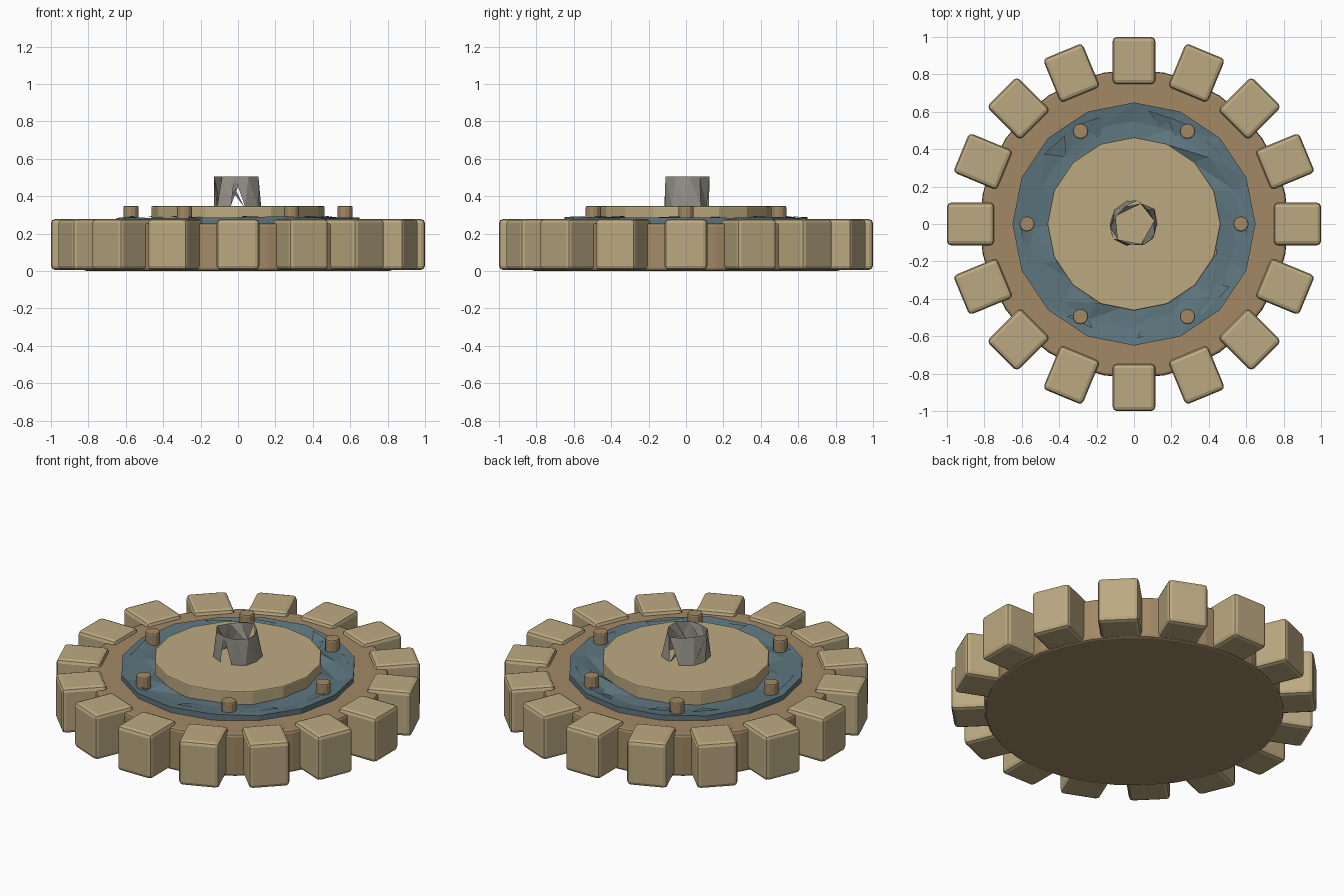
import bpy, bmesh, random
from math import cos, sin, pi
from mathutils import Matrix, Vector

if "Cube" in bpy.data.objects:
    bpy.data.objects.remove(bpy.data.objects["Cube"])

random.seed(7)


def material(name, color):
    m = bpy.data.materials.new(name)
    m.diffuse_color = (*color, 1)
    m.use_nodes = True
    m.node_tree.nodes["Principled BSDF"].inputs["Base Color"].default_value = m.diffuse_color
    return m


SAND = material("sand", (0.50, 0.40, 0.22))
BRONZE = material("bronze", (0.36, 0.25, 0.13))
TEAL = material("teal", (0.11, 0.18, 0.21))
GREY = material("stone_grey", (0.30, 0.29, 0.25))


def finish(name, bm, mat, bevel=0, segments=2):
    me = bpy.data.meshes.new(name)
    bm.to_mesh(me)
    bm.free()
    ob = bpy.data.objects.new(name, me)
    bpy.context.collection.objects.link(ob)
    me.materials.append(mat)
    if bevel:
        b = ob.modifiers.new("bevel", 'BEVEL')
        b.width, b.segments, b.limit_method = bevel, segments, 'ANGLE'
        b.angle_limit = 0.7
    return ob


def disc(name, r, z0, z1, sides, mat, bevel=0, at=(0, 0)):
    bm = bmesh.new()
    bmesh.ops.create_cone(bm, cap_ends=True, segments=sides, radius1=r, radius2=r, depth=z1 - z0,
                          matrix=Matrix.Translation((at[0], at[1], (z0 + z1) / 2)))
    return finish(name, bm, mat, bevel)


def polar(r, a, z):
    return Vector((r * cos(a), r * sin(a), z))


# Wheel body and raised hub
disc("wheel_body", 0.825, 0.0, 0.255, 32, BRONZE, 0.015)
disc("hub_plate", 0.463, 0.25, 0.347, 16, SAND, 0.006)

# Sixteen rounded teeth
for i in range(16):
    bm = bmesh.new()
    bmesh.ops.create_cube(bm, size=1)
    bmesh.ops.transform(bm, verts=bm.verts, matrix=Matrix.Rotation(i * pi / 8, 4, 'Z')
                        @ Matrix.Translation((0.874, 0, 0.142))
                        @ Matrix.Diagonal((0.252, 0.228, 0.272, 1)))
    finish(f"tooth_{i + 1}", bm, SAND, 0.022)

# Six pegs
for i in range(6):
    p = polar(0.572, i * pi / 3, 0)
    disc(f"peg_{i + 1}", 0.041, 0.25, 0.348, 12, BRONZE, 0.008, (p.x, p.y))

# Crumpled inlay ring: faceted, slightly uneven top with an outer wall
bm = bmesh.new()
N = 16
rows = []
for k, r in enumerate((0.65, 0.65, 0.54, 0.44)):
    row = []
    for i in range(N):
        a = i * 2 * pi / N
        z = 0.25
        rr = r
        if k == 1:
            z = random.uniform(0.283, 0.294)
        elif k > 1:
            z = random.uniform(0.262, 0.292)
            rr += random.uniform(-0.02, 0.03)
            a += random.uniform(-0.08, 0.08)
        row.append(bm.verts.new(polar(rr, a, z)))
    rows.append(row)
for a, b in zip(rows, rows[1:]):
    for i in range(N):
        j = (i + 1) % N
        bm.faces.new((a[i], a[j], b[j]))
        bm.faces.new((a[i], b[j], b[i]))
# Loose shards lying across the ring
for i in range(12):
    a = i * pi / 6 + random.uniform(-0.15, 0.15)
    s = random.choice((-1, 1))
    bm.faces.new([bm.verts.new(v) for v in (
        polar(0.61, a, 0.294), polar(0.60, a + s * 0.25, 0.288),
        polar(random.uniform(0.47, 0.54), a + s * 0.12, 0.27))])
finish("inlay_ring", bm, TEAL)

# Broken hollow shaft: torn tapered tube with crossed slivers
bm = bmesh.new()
M = 10
lo, hi = [], []
for i in range(M):
    a = i * 2 * pi / M
    lo.append(polar(random.uniform(0.115, 0.14), a, 0.346))
    hi.append(polar(random.uniform(0.10, 0.13), a + 0.15, 0.505))
for i in range(M):
    j = (i + 1) % M
    tris = [(lo[i], lo[j], hi[i]), (lo[j], hi[j], hi[i])]
    if i in (2, 7):
        tris.pop(0)
    if i == 5:
        tris.pop()
    for t in tris:
        bm.faces.new([bm.verts.new(v) for v in t])
for i in range(0, M, 2):
    k = (i + 2) % M
    bm.faces.new([bm.verts.new(v) for v in (lo[i] * 0.98, hi[k], hi[(i + 1) % M])])
finish("broken_shaft", bm, GREY)
